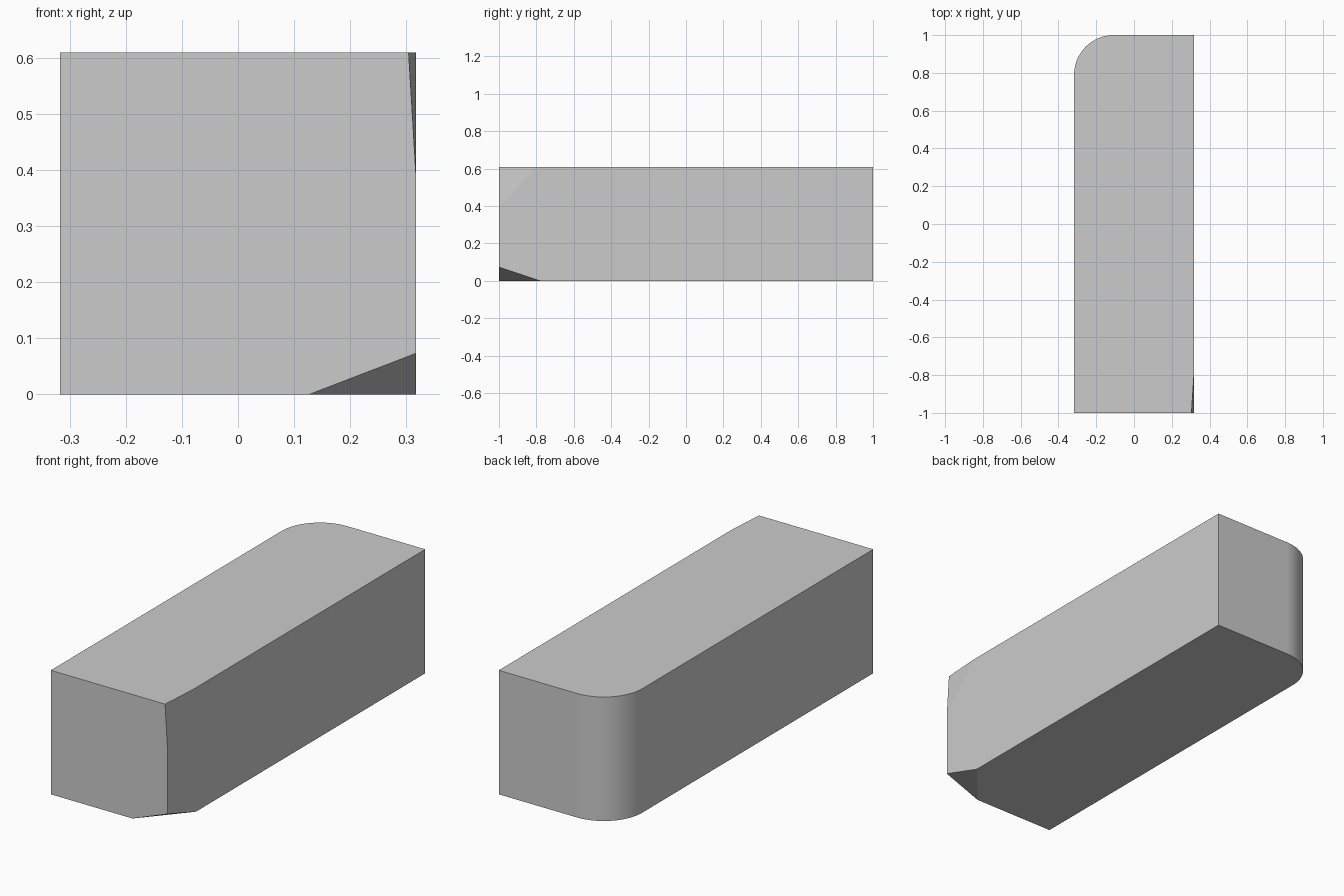
import bpy, bmesh, math
from mathutils import Vector

if "Cube" in bpy.data.objects:
    bpy.data.objects.remove(bpy.data.objects["Cube"])

W, L, H, R = 0.317, 1.0, 0.609, 0.21   # half width, half length, height, fillet radius
SEGMENTS = 32

# Plan outline: rectangle with the back-left corner rounded
outline = [(-W, -L), (W, -L), (W, L)]
for i in range(SEGMENTS + 1):
    a = math.pi / 2 * (1 + i / SEGMENTS)
    outline.append((-W + R + R * math.cos(a), L - R + R * math.sin(a)))

# Extrude the outline into a block
bm = bmesh.new()
base = bm.faces.new([bm.verts.new((x, y, 0)) for x, y in outline])
top = bmesh.ops.extrude_face_region(bm, geom=[base], use_keep_orig=True)
bmesh.ops.translate(bm, vec=(0, 0, H),
                    verts=[g for g in top["geom"] if isinstance(g, bmesh.types.BMVert)])


def chip_corner(corner, dx, dy, dz):
    """Slice a corner off through the points offset along its three edges."""
    c = Vector(corner)
    p, q, r = c + Vector((dx, 0, 0)), c + Vector((0, dy, 0)), c + Vector((0, 0, dz))
    n = (q - p).cross(r - p).normalized()
    if n.dot(c - p) < 0:
        n = -n
    cut = bmesh.ops.bisect_plane(bm, geom=bm.verts[:] + bm.edges[:] + bm.faces[:],
                                 dist=1e-6, plane_co=p, plane_no=n, clear_outer=True)
    edges = [g for g in cut["geom_cut"] if isinstance(g, bmesh.types.BMEdge)]
    bmesh.ops.edgeloop_fill(bm, edges=edges)


# Two chipped corners at the front right
chip_corner((W, -L, 0), -0.19, 0.22, 0.073)
chip_corner((W, -L, H), -0.013, 0.20, -0.217)

bmesh.ops.recalc_face_normals(bm, faces=bm.faces)
mesh = bpy.data.meshes.new("chipped_block")
bm.to_mesh(mesh)
bm.free()
block = bpy.data.objects.new("chipped_block", mesh)
bpy.context.collection.objects.link(block)

# Smooth only the rounded corner
bpy.context.view_layer.objects.active = block
block.select_set(True)
bpy.ops.object.shade_smooth_by_angle(angle=math.radians(4))
